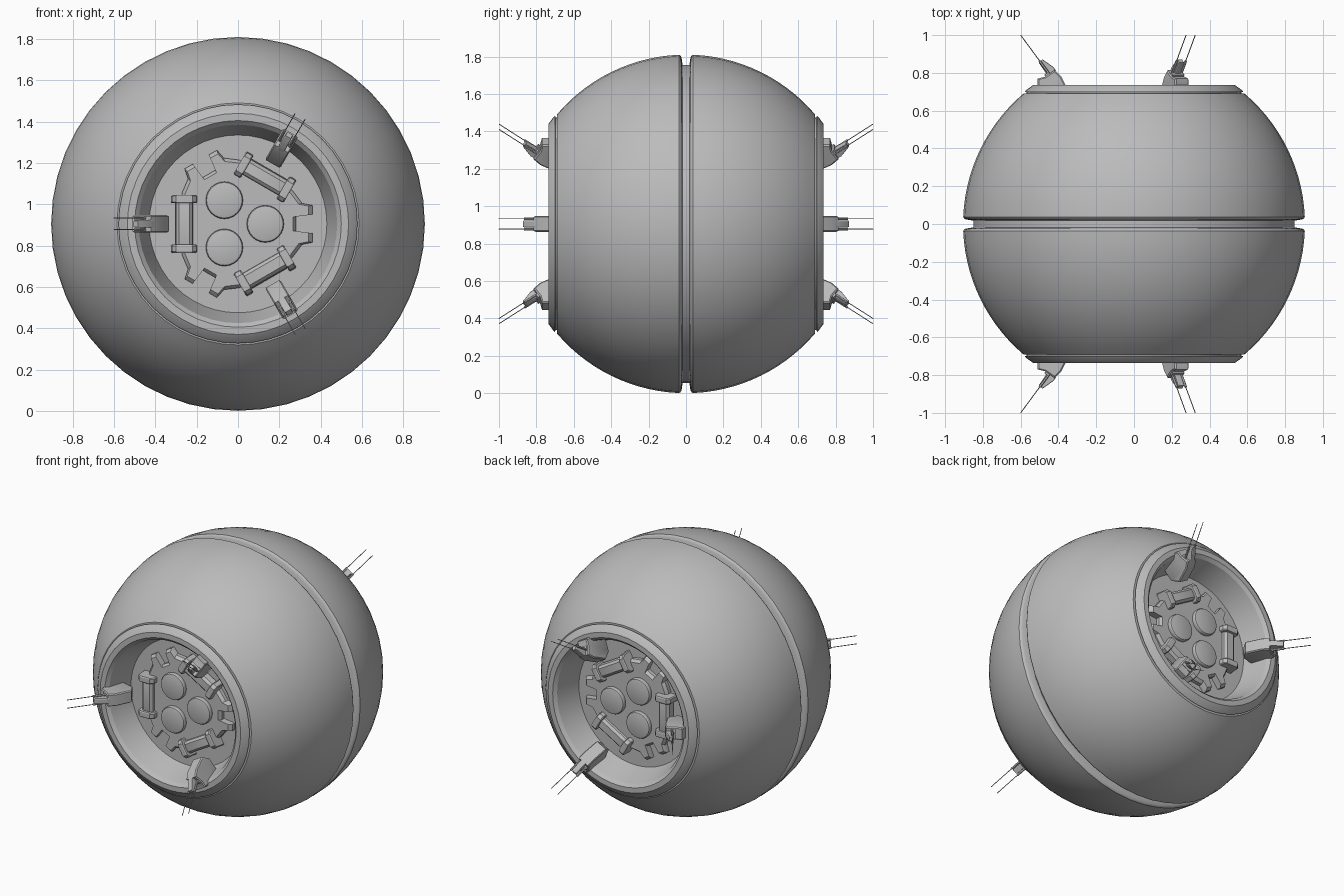
import bpy, bmesh, math

cube = bpy.data.objects.get("Cube")
if cube:
    bpy.data.objects.remove(cube, do_unlink=True)

R = 0.905                      # hull radius, also the height of its centre
THIRDS = [0, 120, 240]         # three-fold layout around the end hatch

grey = bpy.data.materials.new("hull grey")
grey.use_nodes = True
grey.diffuse_color = (0.5, 0.5, 0.5, 1)
grey.node_tree.nodes["Principled BSDF"].inputs["Base Color"].default_value = (0.5, 0.5, 0.5, 1)


def place(r, t, d, deg):
    """Radial, tangential and outward distances to front-side coordinates."""
    a = math.radians(deg)
    return (r * math.cos(a) - t * math.sin(a), -d,
            R + r * math.sin(a) + t * math.cos(a))


def loft(bm, rings, deg=0, caps=(True, True)):
    """Skin a list of closed rings of (r, t, d) points."""
    rows = [[bm.verts.new(place(*p, deg)) for p in ring] for ring in rings]
    for low, high in zip(rows, rows[1:]):
        n = len(low)
        for i in range(n):
            j = (i + 1) % n
            bm.faces.new((low[i], low[j], high[j], high[i]))
    if caps[0]:
        bm.faces.new(rows[0])
    if caps[1]:
        bm.faces.new(rows[-1])


def circle(radius, d, n, r0=0):
    return [(r0 + radius * math.cos(math.tau * i / n),
             radius * math.sin(math.tau * i / n), d) for i in range(n)]


def rect(r0, r1, t0, t1, d):
    return [(r0, t0, d), (r1, t0, d), (r1, t1, d), (r0, t1, d)]


def slab(bm, profile, half, deg, t=0, bevel=0.006):
    """Side profile of (r, d) points extruded across, with chamfered sides."""
    cr = sum(p[0] for p in profile) / len(profile)
    cd = sum(p[1] for p in profile) / len(profile)
    rings = []
    for off, k in ((-half, 0.9), (bevel - half, 1), (half - bevel, 1), (half, 0.9)):
        rings.append([(cr + (r - cr) * k, t + off, cd + (d - cd) * k) for r, d in profile])
    loft(bm, rings, deg)


def rod(bm, a, b, t, radius, deg, n=6):
    """Thin rod from (r, d) point a to point b at offset t."""
    dr, dd = b[0] - a[0], b[1] - a[1]
    length = math.hypot(dr, dd)
    rings = []
    for r, d in (a, b):
        ring = []
        for i in range(n):
            w = math.tau * i / n
            u, v = radius * math.cos(w), radius * math.sin(w)
            ring.append((r - dd / length * u, t + v, d + dr / length * u))
        rings.append(ring)
    loft(bm, rings, deg)


def finish(bm, name):
    """Make the object and mirror it to the back end."""
    bmesh.ops.recalc_face_normals(bm, faces=bm.faces)
    mesh = bpy.data.meshes.new(name)
    bm.to_mesh(mesh)
    bm.free()
    obj = bpy.data.objects.new(name, mesh)
    bpy.context.collection.objects.link(obj)
    mesh.materials.append(grey)
    mod = obj.modifiers.new("Mirror", 'MIRROR')
    mod.use_axis = (False, True, False)
    bpy.ops.object.select_all(action='DESELECT')
    obj.select_set(True)
    bpy.context.view_layer.objects.active = obj
    bpy.ops.object.shade_smooth_by_angle(angle=math.radians(28))


# Hull: equator groove, ball surface, seam, rim and sunken floor
profile = [(0.85, 0), (0.85, 0.018), (0.89, 0.024), (0.9, 0.03)]
start, end = math.asin(0.037 / R), math.asin(0.69 / R)
for i in range(15):
    a = start + (end - start) * i / 14
    profile.append((R * math.cos(a), R * math.sin(a)))
profile += [(0.568, 0.69), (0.568, 0.698), (0.578, 0.7), (0.572, 0.708),
            (0.535, 0.735), (0.5, 0.735), (0.48, 0.715), (0.43, 0.55)]
bm = bmesh.new()
loft(bm, [circle(r, d, 48) for r, d in profile], caps=(False, True))
finish(bm, "hull")

# Hatch plate: notched tabs at each third, flats between them
third = [(0.27, -0.15), (0.31, -0.095), (0.36, -0.09), (0.36, -0.045), (0.28, -0.035)]
third = [(0.31, -0.1)] + third[2:]
third += [(r, -t) for r, t in reversed(third)]
outline = []
for deg in THIRDS:
    a = math.radians(deg)
    for r, t in [(0.265, -0.16)] + third + [(0.265, 0.16)]:
        outline.append((r * math.cos(a) - t * math.sin(a), r * math.sin(a) + t * math.cos(a)))
bm = bmesh.new()
loft(bm, [[(x * k, y * k, d) for x, y in outline]
          for k, d in ((1, 0.545), (1, 0.575), (0.95, 0.595))])
finish(bm, "hatch_plate")

# Round buttons on the hatch
bm = bmesh.new()
for deg in THIRDS:
    loft(bm, [circle(r, d, 24, 0.132)
              for r, d in ((0.09, 0.59), (0.09, 0.612), (0.086, 0.619), (0.078, 0.622))], deg)
finish(bm, "hatch_buttons")

# Handles: a bar between two raised end brackets
bm = bmesh.new()
for deg in THIRDS:
    slab(bm, [(0.215, 0.57), (0.305, 0.57), (0.3, 0.61), (0.285, 0.625),
              (0.235, 0.625), (0.22, 0.61)], 0.12, deg + 180)
    for side in (-1, 1):
        slab(bm, [(0.195, 0.55), (0.325, 0.55), (0.32, 0.625), (0.3, 0.645),
                  (0.22, 0.645), (0.2, 0.625)], 0.02, deg + 180, 0.12 * side)
finish(bm, "hatch_handles")

# Antenna mounts on the inner wall of the rim
bm = bmesh.new()
for deg in THIRDS:
    slab(bm, [(0.45, 0.6), (0.51, 0.73), (0.51, 0.77), (0.47, 0.78), (0.42, 0.815),
              (0.385, 0.78), (0.335, 0.68), (0.37, 0.62)], 0.042, deg + 180)
finish(bm, "antenna_mounts")

# Tilted housings, cross pieces and twin thin rods
bm = bmesh.new()
for deg in THIRDS:
    slab(bm, [(0.4, 0.79), (0.44, 0.76), (0.505, 0.855), (0.485, 0.872), (0.425, 0.83)],
         0.018, deg + 180, bevel=0.004)
    slab(bm, [(0.435, 0.78), (0.455, 0.765), (0.475, 0.79), (0.455, 0.805)],
         0.036, deg + 180, bevel=0.004)
    for side in (-1, 1):
        rod(bm, (0.45, 0.795), (0.5, 0.863), 0.028 * side, 0.007, deg + 180)
        rod(bm, (0.48, 0.837), (0.6, 1.0), 0.028 * side, 0.0025, deg + 180)
finish(bm, "antenna_rods")
